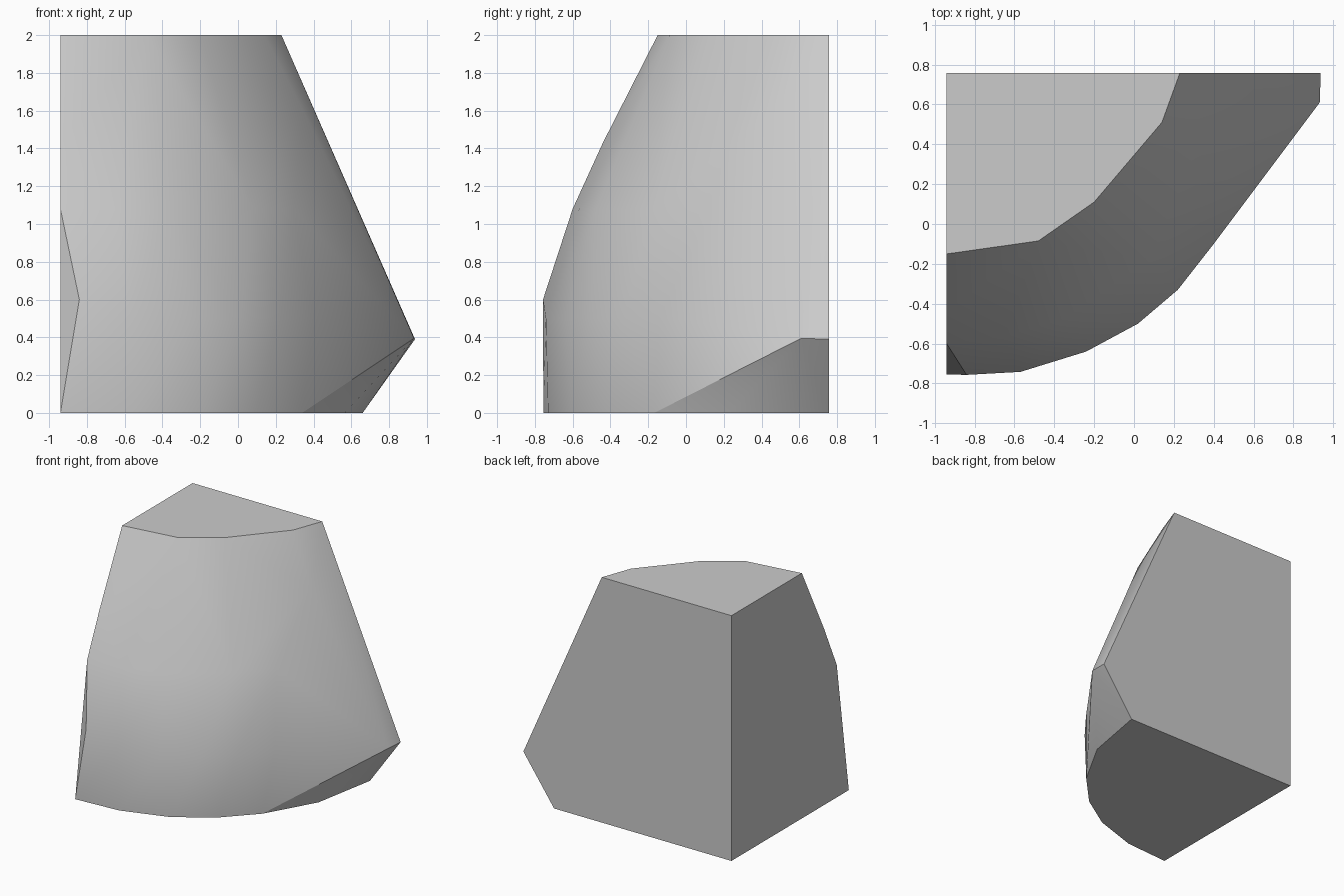
import bpy, bmesh, math

cube = bpy.data.objects.get("Cube")
if cube:
    bpy.data.objects.remove(cube, do_unlink=True)

LEFT, BACK, TOP = -0.94, 0.757, 2.0

# Plain stone grey
stone = bpy.data.materials.new("stone_grey")
stone.use_nodes = True
grey = (0.6, 0.6, 0.6, 1.0)
stone.diffuse_color = grey
stone.node_tree.nodes["Principled BSDF"].inputs["Base Color"].default_value = grey

# Curved outlines of the chunk, from the flat side wall round to the flat back wall
base = [(LEFT, -0.755), (-0.56, -0.73), (-0.19, -0.61), (0.095, -0.426),
        (0.34, -0.168), (0.565, 0.231), (0.66, BACK), (LEFT, BACK)]
belly = [(-0.57, -0.742), (-0.24, -0.64), (0.02, -0.50), (0.22, -0.33), (0.40, -0.10)]
waist = [(LEFT, -0.60), (-0.65, -0.565), (-0.36, -0.48), (0.08, -0.18), (0.295, 0.075)]
crown = [(LEFT, -0.15), (-0.48, -0.085), (-0.20, 0.11), (0.14, 0.51),
         (0.23, BACK), (LEFT, BACK)]

points = [(x, y, z) for ring, z in ((base, 0.0), (belly, 0.5), (waist, 1.08), (crown, TOP))
          for x, y in ring]
# Chipped corners and shoulder bulges
points += [(-0.84, -0.757, 0.6), (LEFT, -0.44, 1.43), (0.345, 0.455, 1.6),
           (0.932, 0.61, 0.395), (0.937, BACK, 0.39)]

# Wrap the outlines in one convex skin and merge the flat walls
bm = bmesh.new()
for p in points:
    bm.verts.new(p)
hull = bmesh.ops.convex_hull(bm, input=bm.verts[:])
spare = {v for v in hull["geom_interior"] + hull["geom_unused"]
         if isinstance(v, bmesh.types.BMVert)}
bmesh.ops.delete(bm, geom=list(spare), context="VERTS")
bmesh.ops.dissolve_limit(bm, angle_limit=math.radians(0.5),
                         verts=bm.verts[:], edges=bm.edges[:])
bmesh.ops.recalc_face_normals(bm, faces=bm.faces[:])
bm.normal_update()

# Keep the undercut chip crisp against the curved front
for edge in bm.edges:
    undercut = [f.normal.z < -0.25 for f in edge.link_faces]
    edge.smooth = all(undercut) or not any(undercut)

mesh = bpy.data.meshes.new("rock_chunk")
bm.to_mesh(mesh)
bm.free()
mesh.materials.append(stone)
rock = bpy.data.objects.new("rock_chunk", mesh)
bpy.context.collection.objects.link(rock)

# Soft curved front, crisp walls and chips
bpy.ops.object.select_all(action="DESELECT")
rock.select_set(True)
bpy.context.view_layer.objects.active = rock
bpy.ops.object.shade_smooth_by_angle(angle=math.radians(30), keep_sharp_edges=True)
